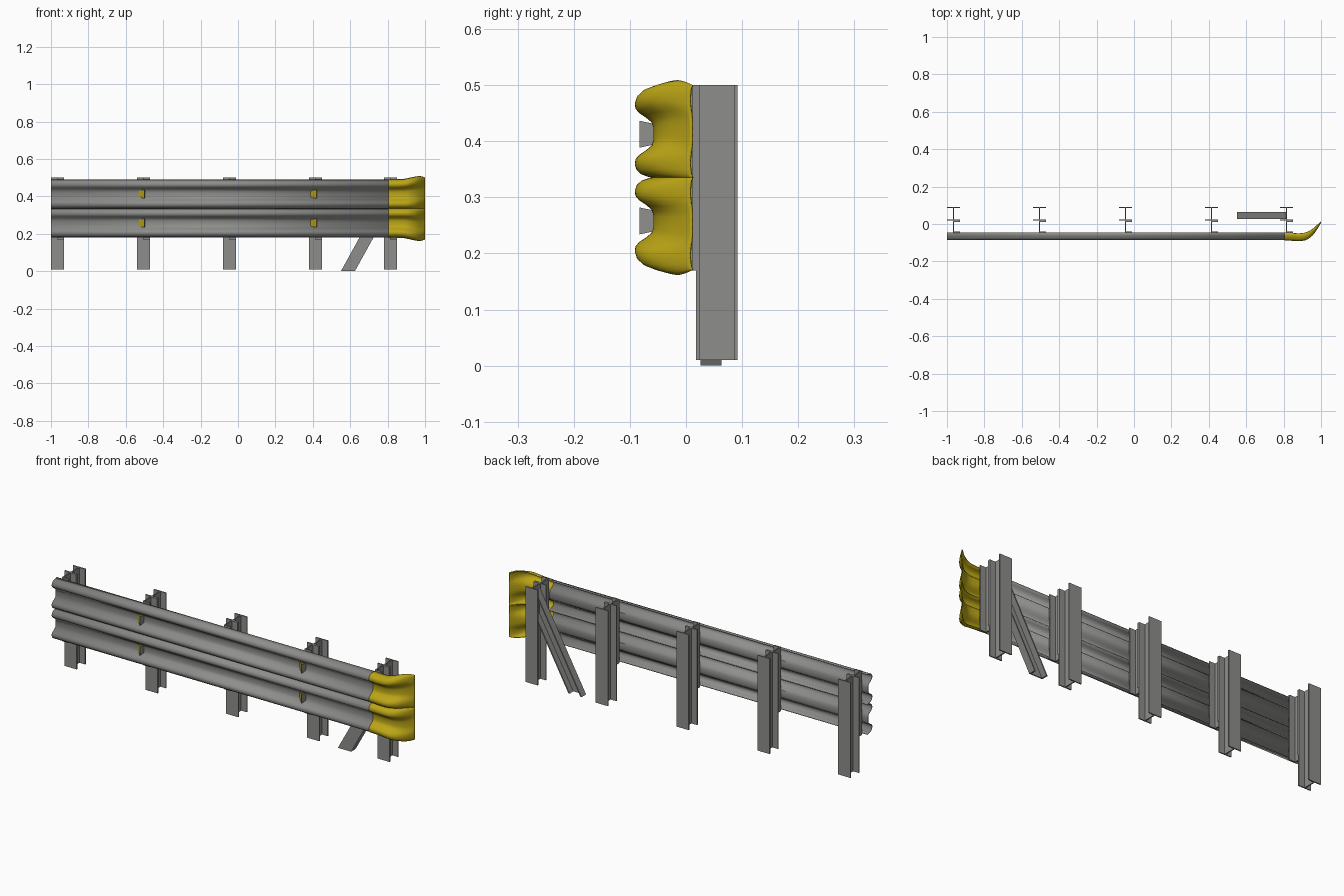
import bpy, bmesh, math
from mathutils import Vector

if "Cube" in bpy.data.objects:
    bpy.data.objects.remove(bpy.data.objects["Cube"])


def material(name, rgb):
    m = bpy.data.materials.new(name)
    m.diffuse_color = (*rgb, 1)
    m.use_nodes = True
    m.node_tree.nodes["Principled BSDF"].inputs["Base Color"].default_value = m.diffuse_color
    return m


STEEL = material("galvanised_grey", (0.27, 0.27, 0.26))
YELLOW = material("safety_yellow", (0.50, 0.38, 0.008))


def finish(name, bm, mats):
    bmesh.ops.recalc_face_normals(bm, faces=bm.faces)
    me = bpy.data.meshes.new(name)
    bm.to_mesh(me)
    bm.free()
    for m in mats:
        me.materials.append(m)
    ob = bpy.data.objects.new(name, me)
    bpy.context.collection.objects.link(ob)
    return ob


def add_prism(bm, pts, offset):
    """Extrude a polygon of 3D points by an offset vector."""
    base = bm.faces.new([bm.verts.new(p) for p in pts])
    ext = bmesh.ops.extrude_face_region(bm, geom=[base], use_keep_orig=True)
    verts = [v for v in ext["geom"] if isinstance(v, bmesh.types.BMVert)]
    bmesh.ops.translate(bm, verts=verts, vec=offset)


# W-beam section: (height from rail centre, y), mirrored about the centre
HALF = [(0.0, -0.051), (0.012, -0.051), (0.022, -0.055), (0.031, -0.066),
        (0.038, -0.077), (0.045, -0.083), (0.053, -0.084), (0.062, -0.081),
        (0.069, -0.073), (0.073, -0.061), (0.0765, -0.045)]
SECTION = [(-h, y) for h, y in reversed(HALF[1:])] + HALF


def sweep(name, stations, mat, zc, out):
    """Loft the section through stations (x, base y, depth, height, shift)."""
    bm = bmesh.new()
    rows = []
    for x, base, depth, height, shift in stations:
        rows.append([bm.verts.new((x, base + (y + 0.045) * depth,
                                   zc + h * height + out * shift))
                     for h, y in SECTION])
    for a, b in zip(rows, rows[1:]):
        for i in range(len(SECTION) - 1):
            bm.faces.new((a[i], b[i], b[i + 1], a[i + 1]))
    ob = finish(name, bm, [mat])
    # thin sheet metal
    mod = ob.modifiers.new("sheet", "SOLIDIFY")
    mod.thickness = 0.004
    mod.offset = 0
    bpy.context.view_layer.objects.active = ob
    ob.select_set(True)
    bpy.ops.object.shade_smooth_by_angle(angle=math.radians(40))
    ob.select_set(False)


def smooth_stations(keys, steps=4):
    """Catmull-Rom interpolation of the key stations."""
    k = [Vector(s) for s in keys]
    k = [k[0]] + k + [k[-1]]
    res = []
    for i in range(1, len(k) - 2):
        p0, p1, p2, p3 = k[i - 1:i + 3]
        for s in range(steps):
            t = s / steps
            res.append(0.5 * (2 * p1 + (p2 - p0) * t
                              + (2 * p0 - 5 * p1 + 4 * p2 - p3) * t * t
                              + (3 * p1 - p0 - 3 * p2 + p3) * t ** 3))
    return res + [k[-1]]


# flared end: curls backwards, flattens and widens
END = smooth_stations([
    (0.805, -0.046, 1.0, 1.01, 0.0),
    (0.85, -0.049, 1.0, 1.01, 0.0),
    (0.89, -0.050, 1.0, 1.03, 0.001),
    (0.92, -0.045, 0.98, 1.07, 0.004),
    (0.95, -0.030, 0.85, 1.11, 0.007),
    (0.975, -0.010, 0.55, 1.13, 0.008),
    (0.999, 0.012, 0.1, 1.08, 0.005)])

# rails and end pieces
for label, zc, out in (("lower", 0.258, -1), ("upper", 0.4125, 1)):
    sweep(label + "_rail", [(-1, -0.045, 1, 1, 0), (0.81, -0.045, 1, 1, 0)],
          STEEL, zc, out)
    sweep(label + "_rail_end", END, YELLOW, zc, out)

# posts (I section) with spacer channels in front of them
T = 0.006
for n, x in enumerate((-0.965, -0.505, -0.045, 0.415, 0.815)):
    w, t, f, b = 0.035, T / 2, 0.018, 0.092
    ipts = [(-w, f), (w, f), (w, f + T), (t, f + T), (t, b - T), (w, b - T),
            (w, b), (-w, b), (-w, b - T), (-t, b - T), (-t, f + T), (-w, f + T)]
    bm = bmesh.new()
    add_prism(bm, [(x + px, py, 0.01) for px, py in ipts], (0, 0, 0.49))
    finish(f"post_{n + 1}", bm, [STEEL])

    f, b = -0.047, 0.018
    cpts = [(-t, f), (w, f), (w, f + T), (t, f + T),
            (t, b - T), (w, b - T), (w, b), (-t, b)]
    bm = bmesh.new()
    add_prism(bm, [(x + px, py, 0.17) for px, py in cpts], (0, 0, 0.33))
    finish(f"spacer_{n + 1}", bm, [STEEL])

# diagonal brace: channel open to the back
S = 0.552  # x run per unit of height


def brace_strip(bm, x0, x1, y0, y1):
    top = 0.812
    pts = [(x0, 0), (x1, 0), (top, (top - x1) / S), (top, (top - x0) / S)]
    add_prism(bm, [(x, y0, z) for x, z in pts], (0, y1 - y0, 0))


bm = bmesh.new()
brace_strip(bm, 0.557, 0.618, 0.026, 0.032)
brace_strip(bm, 0.55, 0.557, 0.026, 0.063)
brace_strip(bm, 0.618, 0.625, 0.026, 0.063)
finish("diagonal_brace", bm, [STEEL])

# wedge reflectors in the rail valleys, yellow panel on the left face
for i, x in enumerate((-0.516, 0.404)):
    for j, z in enumerate((0.258, 0.4125)):
        bm = bmesh.new()
        rows = []
        for s in (-1, 1):
            rows.append([bm.verts.new((x + dx, y, z + s * h)) for dx, y, h in
                         ((-0.019, -0.05, 0.017), (0.016, -0.083, 0.024),
                          (0.020, -0.05, 0.017))])
        lo, hi = rows
        bm.faces.new(lo)
        bm.faces.new(hi)
        for k in range(3):
            m = (k + 1) % 3
            face = bm.faces.new((lo[k], lo[m], hi[m], hi[k]))
            if k == 0:
                panel = face
        bmesh.ops.inset_region(bm, faces=[panel], thickness=0.004)
        panel.material_index = 1
        finish(f"reflector_{i + 1}_{j + 1}", bm, [STEEL, YELLOW])
